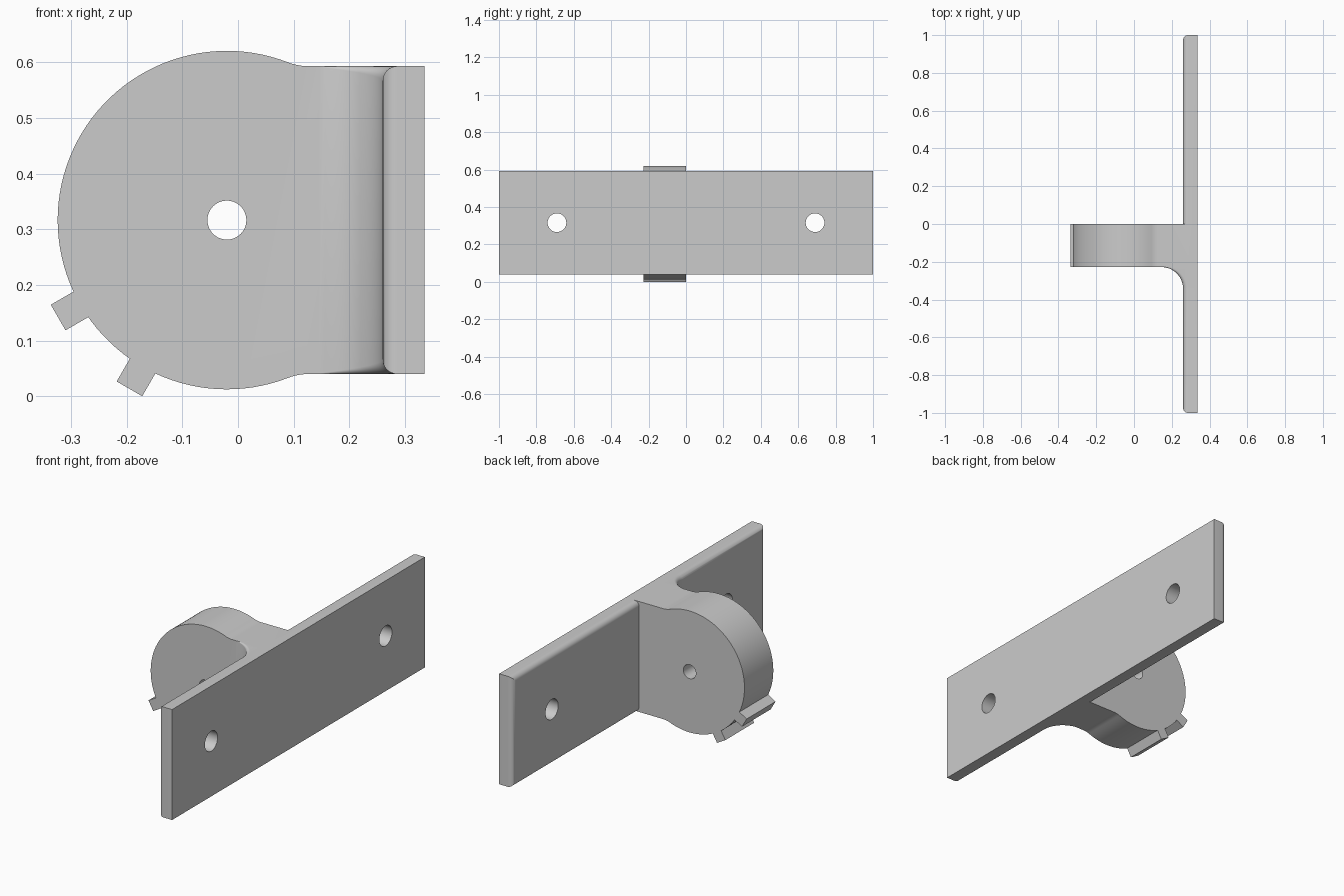
import bpy, bmesh
from math import sin, cos, pi, radians, atan2, sqrt
from mathutils import Matrix, Vector

if "Cube" in bpy.data.objects:
    bpy.data.objects.remove(bpy.data.objects["Cube"], do_unlink=True)

grey = bpy.data.materials.new("light_grey")
grey.use_nodes = True
colour = (0.6, 0.6, 0.6, 1)
grey.diffuse_color = colour
grey.node_tree.nodes["Principled BSDF"].inputs["Base Color"].default_value = colour

X0, X1 = 0.26, 0.335        # plate faces
Z0, Z1 = 0.04, 0.593        # plate bottom and top
MID = (Z0 + Z1) / 2
DEPTH = 0.228               # arm thickness
CX, R = -0.02, 0.304        # disc centre and radius
EDGE = 0.026                # plate edge rounding


def finish(name, bm):
    bmesh.ops.recalc_face_normals(bm, faces=bm.faces)
    mesh = bpy.data.meshes.new(name)
    bm.to_mesh(mesh)
    bm.free()
    mesh.materials.append(grey)
    obj = bpy.data.objects.new(name, mesh)
    bpy.context.collection.objects.link(obj)
    return obj


def box(name, size, matrix):
    bm = bmesh.new()
    bmesh.ops.create_cube(bm, size=1, matrix=matrix @ Matrix.Diagonal((*size, 1)))
    return finish(name, bm)


def pin(name, radius, length, axis, place):
    bm = bmesh.new()
    bmesh.ops.create_cone(bm, cap_ends=True, segments=48, radius1=radius, radius2=radius,
                          depth=length, matrix=Matrix.Translation(place) @ Matrix.Rotation(pi / 2, 4, axis))
    return finish(name, bm)


def arc(cx, cz, r, a, b, n):
    return [(cx + r * cos(a + (b - a) * i / n), cz + r * sin(a + (b - a) * i / n)) for i in range(n + 1)]


def combine(base, part, operation):
    mod = base.modifiers.new(part.name, 'BOOLEAN')
    mod.operation, mod.solver, mod.object = operation, 'EXACT', part
    bpy.context.view_layer.objects.active = base
    bpy.ops.object.modifier_apply(modifier=mod.name)
    bpy.data.objects.remove(part, do_unlink=True)


# Mounting plate, rounded all round its inner face
bracket = box("mounting_bracket", (X1 - X0, 2, Z1 - Z0), Matrix.Translation(((X0 + X1) / 2, 0, MID)))
bm = bmesh.new()
bm.from_mesh(bracket.data)
inner = [e for e in bm.edges if all(v.co.x < X0 + 0.01 for v in e.verts)]
bmesh.ops.bevel(bm, geom=inner, offset=EDGE, segments=8, profile=0.5, affect='EDGES')
bm.to_mesh(bracket.data)
bm.free()

# Disc arm: round outline blended into a straight neck
blend, half = 0.1, (Z1 - Z0) / 2
reach = sqrt((R + blend) ** 2 - (half + blend) ** 2)
turn = atan2(half + blend, reach)
upper = arc(CX + reach, MID + half + blend, blend, -pi / 2, turn - pi, 8)
lower = [(x, 2 * MID - z) for x, z in reversed(upper)]
outline = [(X1 - 0.01, Z1)] + upper + arc(CX, MID, R, turn, 2 * pi - turn, 72)[1:-1] + lower + [(X1 - 0.01, Z0)]
bm = bmesh.new()
face = bm.faces.new([bm.verts.new((x, 0, z)) for x, z in outline])
new = bmesh.ops.extrude_face_region(bm, geom=[face])["geom"]
bmesh.ops.translate(bm, verts=[v for v in new if isinstance(v, bmesh.types.BMVert)], vec=(0, -DEPTH, 0))
combine(bracket, finish("disc_arm", bm), 'UNION')

# Corner fillet in front of the neck; its edge rounding fades out toward the arm
fillet, steps, deep = 0.115, 16, 0.07
bm = bmesh.new()
rings = []
for i in range(steps + 1):
    t = pi / 2 * (1 - i / steps)
    n = Vector((cos(t), sin(t), 0))
    start = Vector((X0 - fillet, -DEPTH - fillet, 0)) + n * fillet
    r = 0.001 + (EDGE - 0.001) * i / steps
    top = [(r - r * sin(a), Z1 - r + r * cos(a)) for a in (pi / 2 * k / 6 for k in range(7))]
    section = [(deep, Z1)] + top + [(d, 2 * MID - z) for d, z in reversed(top)] + [(deep, Z0)]
    rings.append([bm.verts.new(start + n * d + Vector((0, 0, z))) for d, z in section])
for a, b in zip(rings, rings[1:]):
    for k in range(len(a)):
        j = (k + 1) % len(a)
        bm.faces.new((a[k], a[j], b[j], b[k]))
bm.faces.new(rings[0])
bm.faces.new(rings[-1])
combine(bracket, finish("corner_fillet", bm), 'UNION')

# Two square tabs on the rim
for angle in (210, 240):
    place = (Matrix.Translation((CX, -DEPTH / 2, MID)) @ Matrix.Rotation(-radians(angle), 4, 'Y')
             @ Matrix.Translation((0.315, 0, 0)))
    combine(bracket, box("rim_tab", (0.07, DEPTH, 0.053), place), 'UNION')

# Centre hole and screw holes
combine(bracket, pin("centre_hole", 0.035, 1, 'X', (CX, -0.1, MID)), 'DIFFERENCE')
for side in (-1, 1):
    combine(bracket, pin("screw_hole", 0.05, 0.4, 'Y', (0.3, side * 0.69, MID)), 'DIFFERENCE')

bpy.ops.object.select_all(action='DESELECT')
bracket.select_set(True)
bpy.context.view_layer.objects.active = bracket
bpy.ops.object.shade_smooth_by_angle(angle=radians(30))
